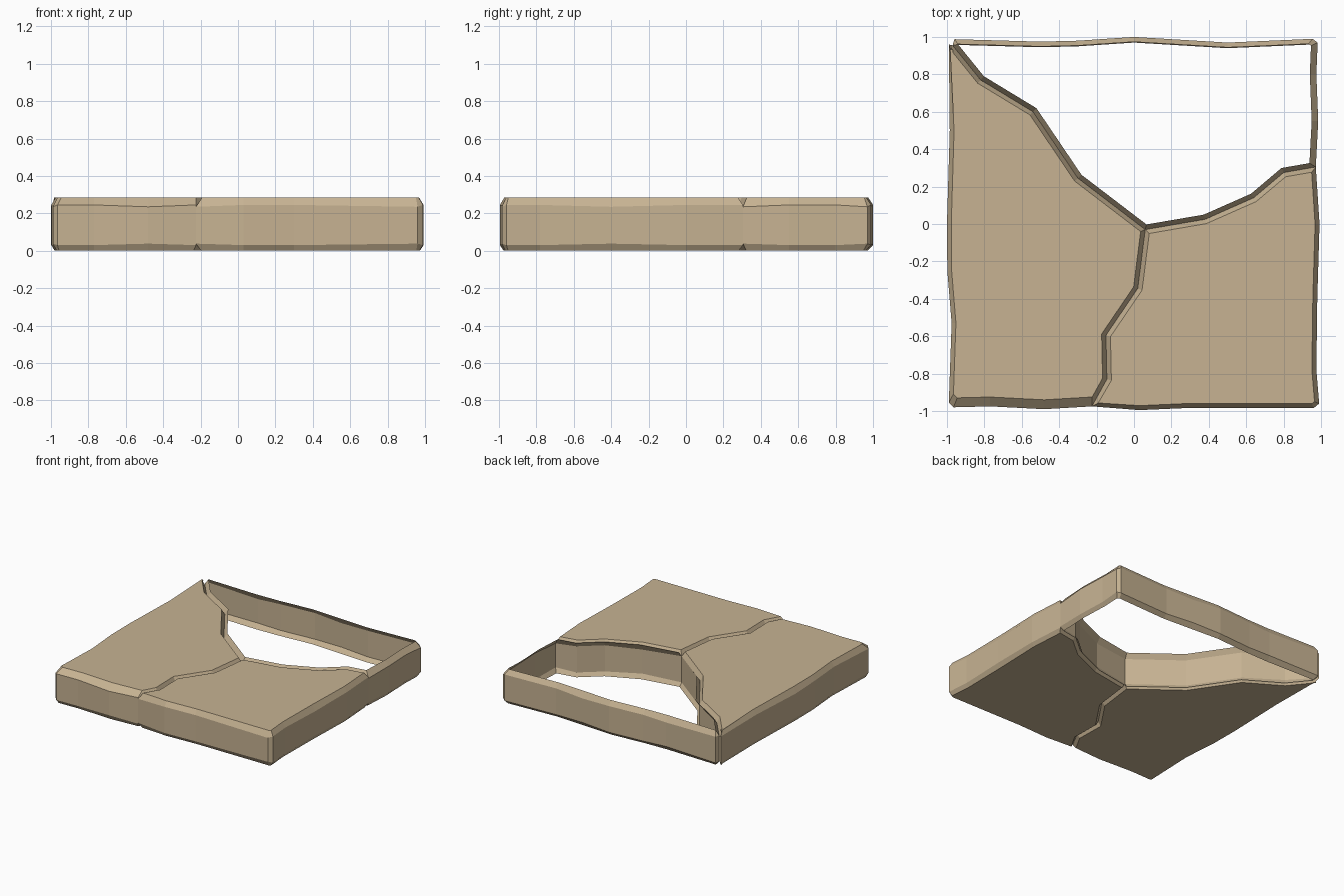
import bpy, bmesh
from mathutils import Vector

if "Cube" in bpy.data.objects:
    bpy.data.objects.remove(bpy.data.objects["Cube"])

H = 0.285          # slab thickness

stone = bpy.data.materials.new("sandstone")
stone.diffuse_color = (0.57, 0.45, 0.29, 1)
stone.use_nodes = True
stone.node_tree.nodes["Principled BSDF"].inputs["Base Color"].default_value = stone.diffuse_color

# Cracks run outwards from the shared junction
crack_west = [(-0.30, 0.245), (-0.54, 0.60), (-0.82, 0.77), (-0.97, 0.955)]
crack_east = [(0.38, 0.025), (0.64, 0.14), (0.80, 0.275), (0.972, 0.305)]
crack_south = [(0.02, -0.345), (-0.15, -0.595), (-0.145, -0.83), (-0.225, -0.975)]
hub = [(0.06, -0.03)]

# Outer rims, counter-clockwise
rim_west = [(-0.99, 0.96), (-0.985, 0.5), (-1.0, 0.0), (-0.998, -0.25), (-0.975, -0.53),
            (-0.99, -0.955), (-0.965, -0.98), (-0.77, -0.975), (-0.48, -0.99)]
rim_south = [(0.03, -0.995), (0.30, -0.983), (0.96, -0.985), (0.99, -0.96),
             (0.975, -0.78), (0.98, -0.40), (0.992, 0.0)]
rim_north = [(0.985, 0.55), (0.975, 0.80), (0.982, 0.97), (0.955, 0.99), (0.50, 0.97),
             (0.25, 0.985), (0.0, 1.0), (-0.30, 0.98), (-0.50, 0.975), (-0.96, 0.988)]


def inset(pts, width):
    """Move every edge inwards by width(midpoint), with limited mitres."""
    pts = [Vector(p) for p in pts]
    n = len(pts)
    out = []
    for i, p in enumerate(pts):
        a, b = pts[i - 1], pts[(i + 1) % n]
        d1, d2 = (p - a).normalized(), (b - p).normalized()
        n1, n2 = Vector((-d1.y, d1.x)), Vector((-d2.y, d2.x))
        w1, w2 = width((a + p) / 2), width((p + b) / 2)
        det = n1.x * n2.y - n1.y * n2.x
        if abs(det) < 0.3:
            move = (n1 + n2).normalized() * (w1 + w2) / 2
        else:
            move = Vector(((w1 * n2.y - w2 * n1.y) / det, (n1.x * w2 - n2.x * w1) / det))
        limit = 1.6 * max(w1, w2)
        if move.length > limit:
            move *= limit / move.length
        out.append(p + move)
    return out


def slab(name, outline, top_width, low_width, capped):
    bm = bmesh.new()
    n = len(outline)

    def ring(pts, z):
        return [bm.verts.new((p[0], p[1], z(i))) for i, p in enumerate(pts)]

    rings = [ring(inset(outline, low_width), lambda i: 0),
             ring(outline, lambda i: 0.03 + 0.008 * (i % 3 == 1)),
             ring(outline, lambda i: 0.245 - 0.01 * (i % 3 == 1)),
             ring(inset(outline, top_width), lambda i: H)]
    for lo, hi in zip(rings, rings[1:]):
        for i in range(n):
            j = (i + 1) % n
            bm.faces.new((lo[i], lo[j], hi[j], hi[i]))
    if capped:
        bm.faces.new(rings[-1])
        bm.faces.new(rings[0][::-1])
    me = bpy.data.meshes.new(name)
    bm.to_mesh(me)
    bm.free()
    me.materials.append(stone)
    bpy.context.collection.objects.link(bpy.data.objects.new(name, me))


# Two solid slab pieces
slab("west_slab", hub + crack_west + rim_west + crack_south[::-1],
     lambda m: 0.05 if m.y < -0.96 else 0.023, lambda m: 0.02, True)
slab("south_slab", hub + crack_south + rim_south + crack_east[::-1],
     lambda m: 0.024, lambda m: 0.02, True)
# Third piece is an open ring of walls without top or bottom
slab("north_open_slab", hub + crack_east + rim_north + crack_west[::-1],
     lambda m: 0.035 if m.x > 0.9 else 0.026, lambda m: 0.03 if m.y > 0.95 else 0.02, False)
